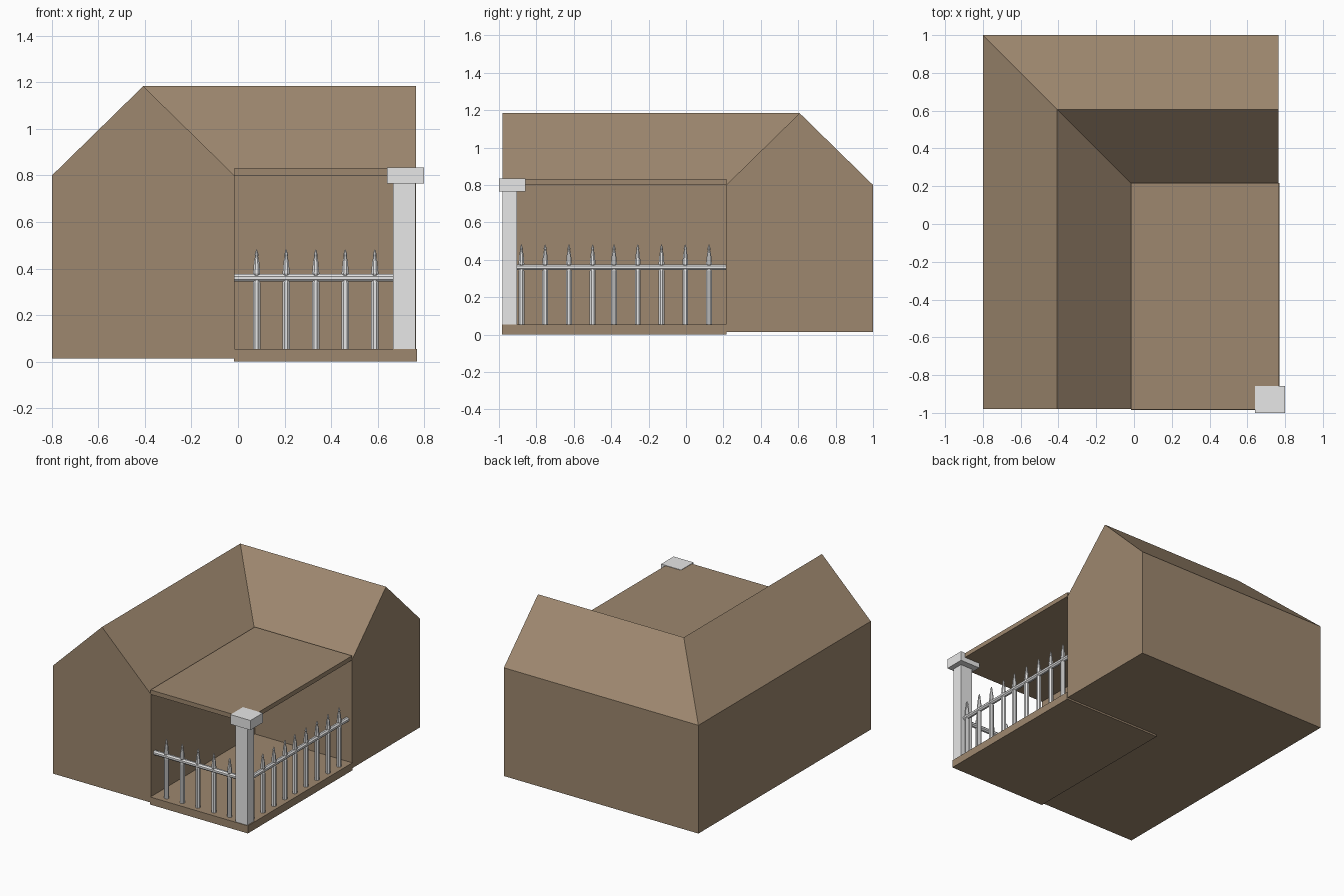
import bpy, bmesh, math

if "Cube" in bpy.data.objects:
    bpy.data.objects.remove(bpy.data.objects["Cube"])


def material(name, rgb):
    m = bpy.data.materials.new(name)
    m.diffuse_color = (*rgb, 1)
    m.use_nodes = True
    m.node_tree.nodes["Principled BSDF"].inputs["Base Color"].default_value = m.diffuse_color
    return m


BROWN = material("brown", (0.34, 0.245, 0.158))
GREY = material("light grey", (0.8, 0.8, 0.8))


def finish(bm, name, mat):
    bmesh.ops.recalc_face_normals(bm, faces=bm.faces)
    me = bpy.data.meshes.new(name)
    bm.to_mesh(me)
    bm.free()
    me.materials.append(mat)
    ob = bpy.data.objects.new(name, me)
    bpy.context.collection.objects.link(ob)
    return ob


def box(name, lo, hi, mat):
    bm = bmesh.new()
    bmesh.ops.create_cube(bm, size=1)
    for v in bm.verts:
        v.co = [lo[i] if v.co[i] < 0 else hi[i] for i in range(3)]
    return finish(bm, name, mat)


def skin(bm, rings):
    # closed tube through matching rings of points
    rings = [[bm.verts.new(p) for p in r] for r in rings]
    n = len(rings[0])
    for a, b in zip(rings, rings[1:]):
        for i in range(n):
            j = (i + 1) % n
            bm.faces.new((a[i], a[j], b[j], b[i]))
    bm.faces.new(rings[0])
    bm.faces.new(rings[-1])


# L-shaped house: gabled cross-section swept round a mitred corner
CX, CY, H = -0.4075, 0.6075, 0.3925
section = [(H, 0.013), (H, 0.8), (0, 1.184), (-H, 0.8), (-H, 0.013)]
bm = bmesh.new()
skin(bm, [[(CX - d, -0.98, z) for d, z in section],
          [(CX - d, CY + d, z) for d, z in section],
          [(0.765, CY + d, z) for d, z in section]])
finish(bm, "house_body", BROWN)

# Porch slabs and corner post
box("porch_floor", (-0.017, -0.985, 0), (0.769, 0.217, 0.055), BROWN)
box("porch_roof", (-0.016, -0.982, 0.8), (0.766, 0.216, 0.832), BROWN)
box("corner_post", (0.667, -0.98, 0.05), (0.762, -0.903, 0.77), GREY)
box("post_cap", (0.64, -1.0, 0.765), (0.80, -0.857, 0.835), GREY)

# Turned baluster profile (radius, height)
PROFILE = [(0.017, 0.05), (0.017, 0.34), (0.013, 0.35), (0.013, 0.37),
           (0.017, 0.378), (0.012, 0.43), (0.007, 0.452),
           (0.009, 0.46), (0.002, 0.481)]


def baluster(name, x, y):
    bm = bmesh.new()
    angles = [math.tau * (k + 0.5) / 8 for k in range(8)]
    skin(bm, [[(x + r * math.cos(a), y + r * math.sin(a), z) for a in angles]
              for r, z in PROFILE])
    finish(bm, name, GREY)


def rail(name, start, end):
    # octagonal bar along x or y
    bm = bmesh.new()
    along_x = start[1] == end[1]
    rings = []
    for x, y in (start, end):
        ring = []
        for k in range(8):
            a = math.tau * (k + 0.5) / 8
            c, s = 0.017 * math.cos(a), 0.017 * math.sin(a)
            ring.append((x, y + c, 0.36 + s) if along_x else (x + c, y, 0.36 + s))
        rings.append(ring)
    skin(bm, rings)
    finish(bm, name, GREY)


# Front railing
FY, SX = -0.935, 0.727
rail("front_rail", (-0.015, FY), (0.68, FY))
for i in range(5):
    baluster(f"front_baluster_{i + 1}", 0.08 + 0.127 * i, FY)

# Side railing, made of two runs
rail("side_rail", (SX, 0.215), (SX, -0.91))
for i in range(5):
    baluster(f"side_baluster_{i + 1}", SX, 0.123 - 0.127 * i)
for i in range(4):
    baluster(f"side_baluster_{i + 6}", SX, -0.499 - 0.127 * i)
